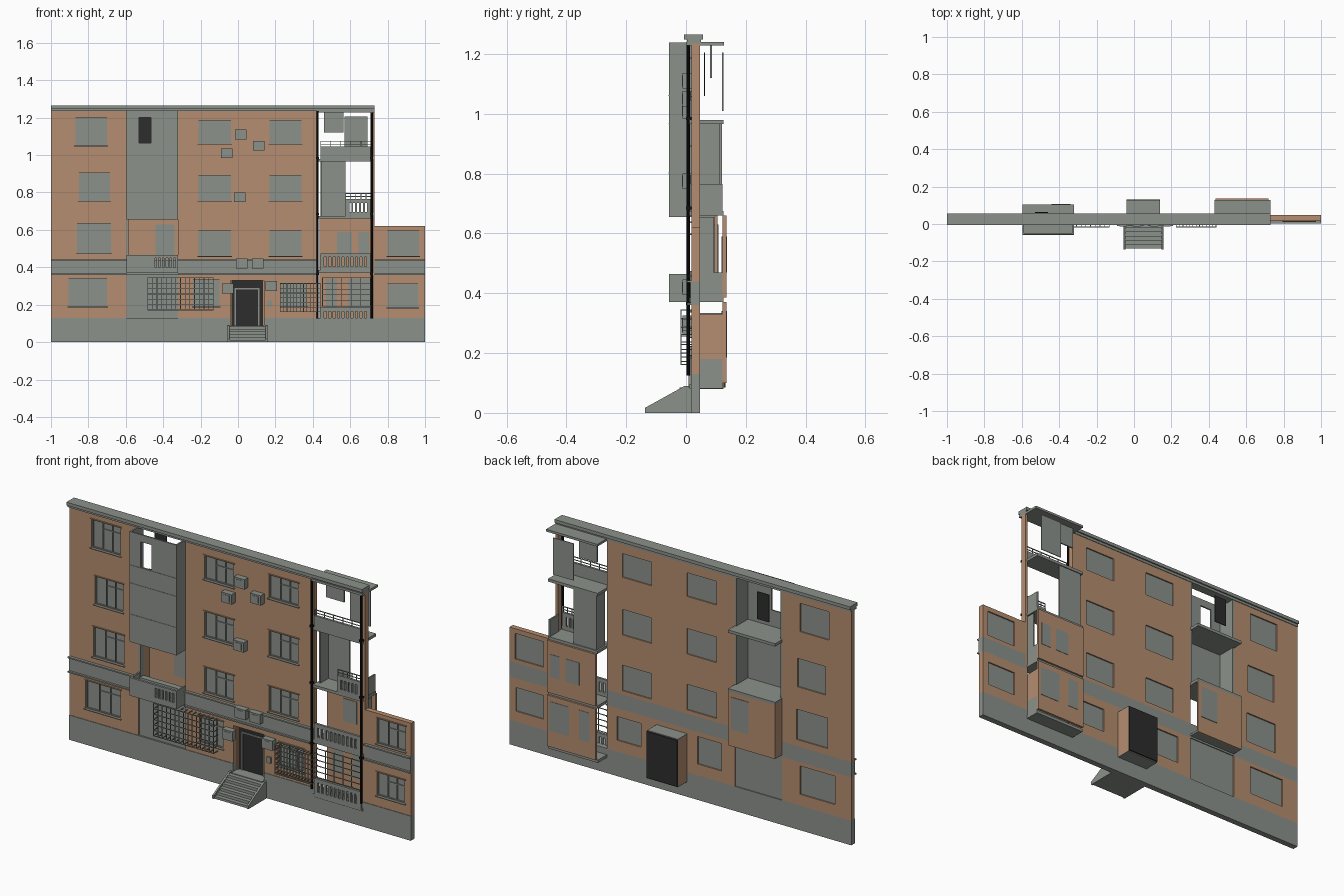
import bpy, bmesh, math
from mathutils import Vector

cube = bpy.data.objects.get("Cube")
if cube:
    bpy.data.objects.remove(cube)


def material(name, rgb):
    m = bpy.data.materials.new(name)
    m.use_nodes = True
    m.diffuse_color = (*rgb, 1)
    m.node_tree.nodes["Principled BSDF"].inputs["Base Color"].default_value = (*rgb, 1)
    return m


ORANGE = material("orange render", (0.46, 0.27, 0.16))
GREY = material("concrete grey", (0.26, 0.285, 0.26))
DARK = material("dark door", (0.026, 0.026, 0.026))
BLACK = material("black pipe", (0.006, 0.006, 0.006))


def finish(name, bm, mat):
    bmesh.ops.recalc_face_normals(bm, faces=bm.faces[:])
    me = bpy.data.meshes.new(name)
    bm.to_mesh(me)
    bm.free()
    me.materials.append(mat)
    ob = bpy.data.objects.new(name, me)
    bpy.context.collection.objects.link(ob)
    return ob


def add_box(bm, x0, x1, y0, y1, z0, z1):
    vs = bmesh.ops.create_cube(bm, size=1)["verts"]
    for v in vs:
        v.co = Vector(((x0 + x1) / 2 + v.co.x * (x1 - x0),
                       (y0 + y1) / 2 + v.co.y * (y1 - y0),
                       (z0 + z1) / 2 + v.co.z * (z1 - z0)))


def boxes(name, mat, *dims):
    bm = bmesh.new()
    for d in dims:
        add_box(bm, *d)
    return finish(name, bm, mat)


def panel(name, mat, x0, x1, y0, y1, z0, z1, holes=()):
    """Upright slab with rectangular openings (x0, x1, z0, z1)."""
    xs = sorted({x0, x1, *[v for h in holes for v in h[:2]]})
    zs = sorted({z0, z1, *[v for h in holes for v in h[2:]]})
    bm = bmesh.new()
    grid = {(x, z): bm.verts.new((x, y0, z)) for x in xs for z in zs}
    for a, b in zip(xs, xs[1:]):
        for c, d in zip(zs, zs[1:]):
            mx, mz = (a + b) / 2, (c + d) / 2
            if not any(h[0] < mx < h[1] and h[2] < mz < h[3] for h in holes):
                bm.faces.new([grid[p] for p in ((a, c), (b, c), (b, d), (a, d))])
    new = bmesh.ops.extrude_face_region(bm, geom=bm.faces[:])["geom"]
    bmesh.ops.translate(bm, vec=(0, y1 - y0, 0),
                        verts=[g for g in new if isinstance(g, bmesh.types.BMVert)])
    bmesh.ops.delete(bm, geom=[v for v in bm.verts if not v.link_faces], context='VERTS')
    return finish(name, bm, mat)


def window(name, x0, x1, z0, z1):
    """Pane, frame bars, outer sill and head."""
    w, t = x1 - x0, 0.005
    split = x0 + w * 0.36
    boxes(name, GREY, (x0, x1, 0.030, 0.040, z0, z1),
          (x0, x0 + t, 0.024, 0.03, z0, z1), (x1 - t, x1, 0.024, 0.03, z0, z1),
          (x0, x1, 0.024, 0.03, z0, z0 + t), (x0, x1, 0.024, 0.03, z1 - t, z1),
          (split, split + t, 0.024, 0.03, z0, z1),
          (x0 + w * 0.68, x0 + w * 0.68 + t, 0.024, 0.03, z0, z1),
          (split, x1, 0.025, 0.03, z1 - 0.04, z1 - 0.036),
          (x0 - 0.006, x1 + 0.006, 0.01, 0.03, z0 - 0.004, z0))
    boxes(name + "_head", ORANGE, (x0 - 0.006, x1 + 0.006, 0.014, 0.02, z1, z1 + 0.005))


def slots(x0, x1, n, z0, z1):
    step = (x1 - x0) / n
    return [(x0 + i * step, x0 + i * step + step * 0.5, z0, z1) for i in range(n)]


def grille(name, x0, x1, z0, z1, y, cols, rows, back=0.02, t=0.0035):
    """Projecting cage of bars, tied back to the wall."""
    bars = []
    for i in range(cols + 1):
        x = x0 + (x1 - x0 - t) * i / cols
        bars.append((x, x + t, y, y + t, z0, z1))
        bars += [(x, x + t, y, back, z, z + t) for z in (z0, z1 - t)]
    for i in range(rows + 1):
        z = z0 + (z1 - z0 - t) * i / rows
        bars.append((x0, x1, y, y + t, z, z + t))
        bars += [(x, x + t, y, back, z, z + t) for x in (x0, x1 - t)]
    boxes(name, GREY, *bars)


F, B = 0.019, 0.047                     # wall front and back
BL, BR = -0.595, -0.32                  # glazed bay on the model's right
RL, RR = 0.43, 0.73                     # open balcony stack

# Walls with window openings
upper_left = [(-0.87, -0.70, 1.05, 1.20), (-0.85, -0.685, 0.755, 0.905), (-0.86, -0.68, 0.475, 0.635)]
upper_mid = [(x, x + 0.172, z, z + h) for x in (-0.21, 0.168)
             for z, h in ((1.06, 0.125), (0.755, 0.135), (0.46, 0.135))]
low_left = [(-0.905, -0.70, 0.19, 0.34)]
low_mid = [(-0.24, -0.10, 0.19, 0.335), (0.23, 0.37, 0.19, 0.315)]
low_right = [(0.80, 0.963, 0.185, 0.31)]
upper_right = [(0.80, 0.967, 0.46, 0.595)]
door = (-0.04, 0.14, 0.085, 0.33)
for name, x0, x1, z0, z1, holes in (
        ("upper_wall_left", -1, BL, 0.44, 1.24, upper_left),
        ("upper_wall_middle", BR, RL, 0.44, 1.24, upper_mid),
        ("lower_wall_left", -1, BL, 0.13, 0.36, low_left),
        ("lower_wall_middle", BR, RL, 0.13, 0.36, low_mid + [(-0.04, 0.14, 0.13, 0.33)]),
        ("lower_wall_right", RR, 1, 0.13, 0.36, low_right),
        ("upper_wall_right", RR, 1, 0.44, 0.62, upper_right)):
    panel(name, ORANGE, x0, x1, F, B, z0, z1, holes)
    for i, h in enumerate(holes):
        if h[0] != door[0]:
            window(f"{name}_window_{i + 1}", *h)

panel("plinth", GREY, -1, 1, F - 0.003, B, 0, 0.13, [(-0.04, 0.14, 0.085, 0.13)])
boxes("belt", GREY, *[(a, b, F - 0.004, B, 0.36, 0.44) for a, b in ((-1, RL), (RR, 1))])
boxes("belt_mouldings", GREY, *[(a, b, 0.004, F, z, z + 0.007)
                                for a, b in ((-1, BL), (BR, RL), (RR, 1)) for z in (0.36, 0.436)])
boxes("cornice", GREY, (-1, RR, -0.006, 0.057, 1.248, 1.265), (-1, RR, 0.004, 0.05, 1.235, 1.248))
boxes("corner_pillar", ORANGE, (0.715, RR, F, B, 0.13, 1.235))

# Glazed bay: ground infill, enclosed upper storeys and open loggia
boxes("bay_ground_wall", GREY, (BL, BR, 0.025, 0.042, 0.13, 0.36))
panel("bay_front", GREY, BL, BR, -0.057, -0.049, 0.655, 1.238, [(-0.53, -0.465, 1.065, 1.20)])
boxes("bay_sides", GREY, *[(x, x + 0.008, -0.049, B, 0.655, 1.238) for x in (BL, BR - 0.008)])
boxes("bay_floors", GREY, *[(BL, BR, -0.049, 0.105, z, z + 0.015) for z in (0.655, 0.965)])
boxes("bay_seams", GREY, *[(BL, BR, -0.059, -0.057, z, z + 0.003) for z in (0.80, 0.965, 1.06)])
boxes("bay_dark_panel", DARK, (-0.53, -0.46, 0.060, 0.064, 1.06, 1.205))
panel("loggia_parapet", GREY, BL, BR, -0.057, -0.045, 0.37, 0.465, slots(-0.445, -0.325, 6, 0.40, 0.45))
boxes("loggia_base", GREY, (BL, BR, -0.045, 0.10, 0.37, 0.38),
      (BL, BL + 0.008, -0.045, F, 0.38, 0.465), (BR - 0.008, BR, -0.045, F, 0.38, 0.465))
boxes("loggia_back_wall", ORANGE, (BL, BR, 0.095, 0.105, 0.37, 0.655),
      (BL, BL + 0.01, B, 0.095, 0.38, 0.655))
boxes("loggia_side_wall", GREY, (BL, BL + 0.01, F, B, 0.44, 0.655))
boxes("loggia_door", GREY, (-0.44, -0.34, 0.092, 0.108, 0.46, 0.63))

# Open balcony stack: lower rooms
for tag, z0, z1, doors in (("first", 0.10, 0.37, ((0.47, 0.53), (0.59, 0.705))),
                           ("second", 0.385, 0.66, ((0.53, 0.61), (0.645, 0.70)))):
    boxes(tag + "_back_wall", ORANGE, (RL + 0.005, 0.72, 0.122, 0.135, z0, z1))
    boxes(tag + "_balcony_doors", GREY,
          *[(a, b, 0.119, 0.137, z0 + 0.085, z0 + (0.24 if z0 < 0.2 else 0.205)) for a, b in doors])
boxes("first_side_wall", ORANGE, (0.71, 0.718, B, 0.122, 0.18, 0.33))
boxes("second_side_wall", GREY, (0.71, 0.718, B, 0.093, 0.47, 0.655))
boxes("balcony_floors", GREY, *[(RL, 0.72, 0.012, y, z, z + 0.015) for z, y in
                                ((0.082, 0.122), (0.37, 0.125), (0.66, 0.125), (0.965, 0.125))])
boxes("side_parapets", GREY, (0.71, 0.718, B, 0.122, 0.082, 0.18), (0.71, 0.718, B, 0.122, 0.37, 0.47),
      (0.71, 0.718, B, 0.122, 0.66, 0.765))
for tag, x0, z0, z1, n in (("first", 0.44, 0.085, 0.185, 10), ("second", 0.44, 0.37, 0.475, 10),
                           ("third", 0.575, 0.675, 0.765, 5)):
    panel(tag + "_balcony_parapet", GREY, x0, 0.713, 0.008, 0.02, z0, z1,
          slots(x0 + 0.02, 0.70, n, z1 - 0.07, z1 - 0.02))
boxes("fourth_balcony_parapet", GREY, (0.44, 0.713, 0.008, 0.02, 0.97, 1.045))

# Open balcony stack: upper screens and roof
boxes("third_screen", GREY, (0.445, 0.575, 0.112, 0.12, 0.675, 0.965), (RL + 0.01, 0.45, B, 0.12, 0.675, 0.965))
boxes("fourth_screen", GREY, (0.46, 0.565, 0.08, 0.087, 1.12, 1.235))
boxes("fourth_back_panel", GREY, (0.57, 0.692, 0.121, 0.125, 1.01, 1.205))
boxes("balcony_roof", GREY, (RL, RR, 0.0, 0.127, 1.228, 1.24))
for tag, x0, z in (("third", 0.575, 0.765), ("fourth", 0.44, 1.045)):
    boxes(tag + "_railing", GREY, (x0, 0.713, 0.012, 0.016, z + 0.027, z + 0.031),
          (x0, 0.713, 0.012, 0.016, z + 0.012, z + 0.015),
          *[(x0 + (0.71 - x0) * i / 5, x0 + (0.71 - x0) * i / 5 + 0.003, 0.012, 0.016, z, z + 0.03)
            for i in range(6)])

# Window cages
grille("left_window_cage", -0.485, -0.13, 0.17, 0.345, -0.018, 14, 6)
grille("right_window_cage", 0.225, 0.44, 0.16, 0.315, -0.018, 12, 6)
grille("balcony_cage", 0.45, 0.71, 0.19, 0.345, 0.01, 5, 5)

# Entrance: porch box, door and frame
boxes("porch_walls", ORANGE, *[(x, x + 0.008, B, 0.125, 0.085, 0.33) for x in (-0.04, 0.132)])
boxes("porch_slabs", GREY, (-0.04, 0.14, B, 0.125, 0.326, 0.334), (-0.04, 0.14, 0.0, 0.125, 0.08, 0.088))
boxes("porch_back", DARK, (-0.04, 0.14, 0.125, 0.132, 0.085, 0.33))
boxes("entrance_door", DARK, (-0.032, 0.132, 0.06, 0.066, 0.088, 0.326))
boxes("door_frame", GREY, (-0.02, -0.012, 0.054, 0.06, 0.088, 0.29), (0.108, 0.116, 0.054, 0.06, 0.088, 0.29),
      (-0.02, 0.116, 0.054, 0.06, 0.282, 0.29))

# Entrance steps between sloping cheeks
n = 6
boxes("steps", GREY, *[(-0.045, 0.147, -0.132 + i * 0.022, F, 0, 0.012 + i * 0.0145) for i in range(n)])
bm = bmesh.new()
for x in (-0.055, 0.147):
    side = bm.faces.new([bm.verts.new((x, y, z)) for y, z in
                         ((-0.137, 0), (F, 0), (F, 0.09), (-0.005, 0.09), (-0.137, 0.017))])
    new = bmesh.ops.extrude_face_region(bm, geom=[side])["geom"]
    bmesh.ops.translate(bm, vec=(0.01, 0, 0), verts=[g for g in new if isinstance(g, bmesh.types.BMVert)])
finish("step_cheeks", bm, GREY)

# Air conditioners and door bell
units = ((0.015, 1.11), (-0.06, 1.01), (0.11, 1.05), (0.01, 0.775),
         (0.02, 0.42), (0.105, 0.42), (-0.055, 0.287), (0.178, 0.3))
for i, (x, z) in enumerate(units):
    boxes(f"air_conditioner_{i + 1}", GREY, (x - 0.031, x + 0.031, -0.012, F, z - 0.026, z + 0.026),
          (x - 0.018, x + 0.018, -0.014, -0.012, z - 0.018, z + 0.018))
boxes("door_bell", GREY, (0.158, 0.182, 0.012, F, 0.19, 0.222))

# Drain pipes
for i, x in enumerate((0.425, 0.715)):
    bm = bmesh.new()
    bmesh.ops.create_cone(bm, cap_ends=True, segments=10, radius1=0.006, radius2=0.006, depth=1.11)
    bmesh.ops.translate(bm, vec=(x, 0.008, 0.68), verts=bm.verts[:])
    for z in (0.36, 0.68, 0.98):
        add_box(bm, x - 0.008, x + 0.008, 0.0, F, z, z + 0.01)
    finish(f"drain_pipe_{i + 1}", bm, BLACK)
